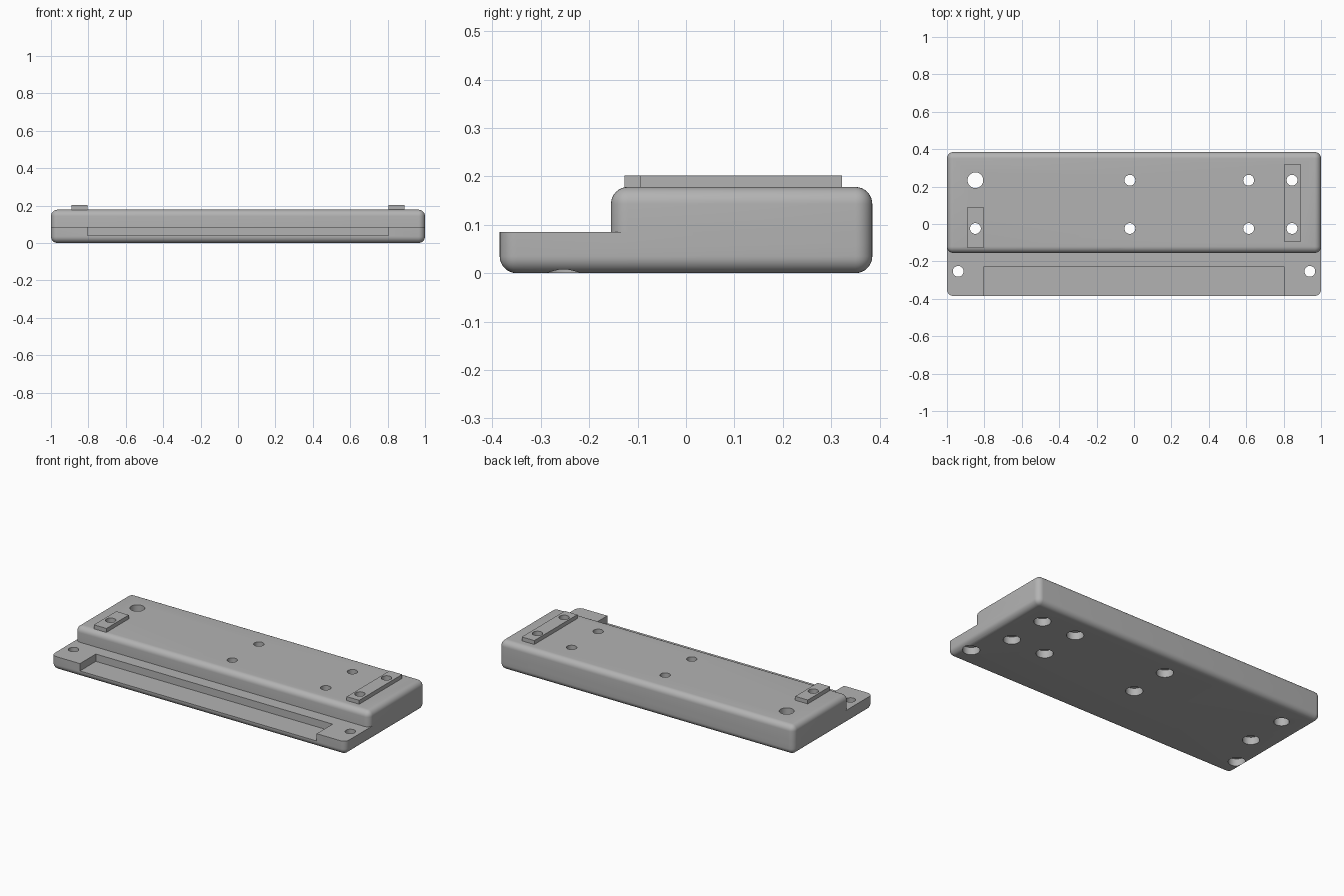
import bpy, bmesh, math

if "Cube" in bpy.data.objects:
    bpy.data.objects.remove(bpy.data.objects["Cube"])

RADIUS = 0.035
BACK = 0.385
FRONT = -0.385
STEP = -0.155      # front wall of the raised block
LEDGE_TOP = 0.085
TOP = 0.178

grey = bpy.data.materials.new("light_grey")
grey.diffuse_color = (0.45, 0.45, 0.45, 1)
grey.use_nodes = True
grey.node_tree.nodes["Principled BSDF"].inputs["Base Color"].default_value = grey.diffuse_color


def finish(name, bm):
    bmesh.ops.recalc_face_normals(bm, faces=bm.faces)
    mesh = bpy.data.meshes.new(name)
    bm.to_mesh(mesh)
    bm.free()
    mesh.materials.append(grey)
    obj = bpy.data.objects.new(name, mesh)
    bpy.context.collection.objects.link(obj)
    return obj


def box(name, x, y, z, round_z=None):
    """Box from ranges; rounds the vertical edges and those at height round_z."""
    bm = bmesh.new()
    bmesh.ops.create_cube(bm, size=1)
    for v in bm.verts:
        v.co = [r[0] if c < 0 else r[1] for r, c in zip((x, y, z), v.co)]
    if round_z is not None:
        edges = []
        for e in bm.edges:
            a, b = (v.co.z for v in e.verts)
            if abs(a - b) > 1e-4 or abs(a - round_z) < 1e-4:
                edges.append(e)
        bmesh.ops.bevel(bm, geom=edges, offset=RADIUS, offset_type='OFFSET',
                        segments=8, profile=0.5, affect='EDGES')
    return finish(name, bm)


def cylinder(name, x, y, r, z0, z1):
    bm = bmesh.new()
    bmesh.ops.create_cone(bm, cap_ends=True, segments=40, radius1=r, radius2=r, depth=z1 - z0)
    bmesh.ops.translate(bm, verts=bm.verts, vec=(x, y, (z0 + z1) / 2))
    return finish(name, bm)


def combine(target, other, operation):
    mod = target.modifiers.new("combine", 'BOOLEAN')
    mod.object, mod.operation, mod.solver = other, operation, 'EXACT'
    bpy.context.view_layer.objects.active = target
    bpy.ops.object.modifier_apply(modifier=mod.name)
    bpy.data.objects.remove(other)


# Low base with the front ledge, and the raised block behind it
body = box("mounting_block", (-1, 1), (FRONT, BACK), (0, LEDGE_TOP), 0)
combine(body, box("raised_block", (-1, 1), (STEP, BACK), (0.06, TOP), TOP), 'UNION')

# Raised pads on the top
combine(body, box("long_pad", (0.805, 0.89), (-0.095, 0.322), (0.15, 0.202)), 'UNION')
combine(body, box("short_pad", (-0.89, -0.805), (-0.127, 0.09), (0.15, 0.202)), 'UNION')

# Shallow recess open to the front of the ledge
combine(body, box("recess_cutter", (-0.804, 0.804), (-0.6, -0.231), (0.04, 0.12)), 'DIFFERENCE')

# Screw holes, each with a wider counterbore underneath
holes = [(x, y) for x in (-0.022, 0.613, 0.845) for y in (-0.024, 0.234)]
holes += [(-0.848, -0.024), (-0.94, -0.253), (0.94, -0.253)]
for x, y in holes:
    combine(body, cylinder("hole_cutter", x, y, 0.029, -0.1, 0.4), 'DIFFERENCE')
    combine(body, cylinder("counterbore_cutter", x, y, 0.047, -0.1, 0.045), 'DIFFERENCE')

# Large plain hole in the back left corner
combine(body, cylinder("large_hole_cutter", -0.848, 0.234, 0.042, -0.1, 0.4), 'DIFFERENCE')

# Smooth rounded edges, crisp corners
bpy.ops.object.select_all(action='DESELECT')
body.select_set(True)
bpy.context.view_layer.objects.active = body
bpy.ops.object.shade_smooth_by_angle(angle=math.radians(30))
